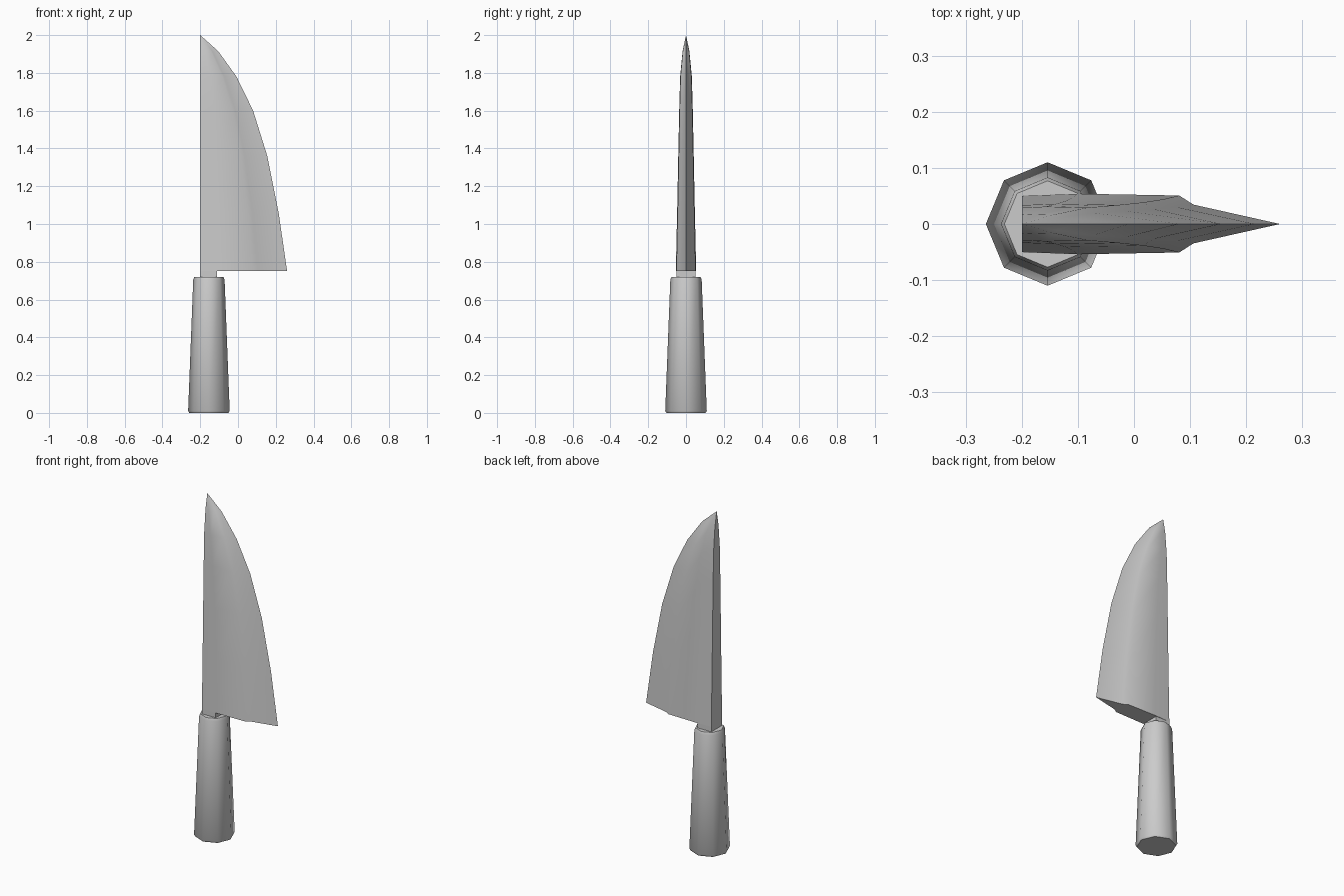
import bpy, bmesh, math

cube = bpy.data.objects.get("Cube")
if cube:
    bpy.data.objects.remove(cube, do_unlink=True)

grey = bpy.data.materials.new("plain_grey")
grey.use_nodes = True
colour = (0.6, 0.6, 0.6, 1)
grey.diffuse_color = colour
grey.node_tree.nodes["Principled BSDF"].inputs["Base Color"].default_value = colour


def loft(name, rings, tip=None, smooth_angle=60):
    """Skin a stack of equal-sized rings, closing each end with a cap or a tip."""
    bm = bmesh.new()
    loops = [[bm.verts.new(p) for p in ring] for ring in rings]
    n = len(loops[0])
    for low, high in zip(loops, loops[1:]):
        for i in range(n):
            j = (i + 1) % n
            bm.faces.new((low[i], low[j], high[j], high[i]))
    bm.faces.new(loops[0][::-1])
    if tip:
        point = bm.verts.new(tip)
        for i in range(n):
            bm.faces.new((loops[-1][i], loops[-1][(i + 1) % n], point))
    else:
        bm.faces.new(loops[-1])
    bmesh.ops.recalc_face_normals(bm, faces=bm.faces[:])
    mesh = bpy.data.meshes.new(name)
    bm.to_mesh(mesh)
    bm.free()
    mesh.materials.append(grey)
    obj = bpy.data.objects.new(name, mesh)
    bpy.context.collection.objects.link(obj)
    bpy.ops.object.select_all(action="DESELECT")
    obj.select_set(True)
    bpy.context.view_layer.objects.active = obj
    bpy.ops.object.shade_smooth_by_angle(angle=math.radians(smooth_angle))
    return obj


SPINE = -0.2
HANDLE_X = -0.154


# Octagonal handle, tapering upwards, with softened rims
def octagon(radius, z):
    return [(HANDLE_X + radius * math.cos(i * math.pi / 4),
             radius * math.sin(i * math.pi / 4), z) for i in range(8)]


handle_profile = [(0.104, 0), (0.11, 0.01), (0.083, 0.705), (0.077, 0.72)]
loft("handle", [octagon(r, z) for r, z in handle_profile])


# Tang joining the handle to the blade
def rectangle(z):
    return [(x, y, z) for x, y in
            ((SPINE, -0.05), (-0.11, -0.05), (-0.11, 0.05), (SPINE, 0.05))]


loft("tang", [rectangle(0.69), rectangle(0.755)], smooth_angle=30)


# Blade: flat spine, gently swollen cheeks, then a bevel to the cutting edge
def blade_section(edge, z, half):
    width = edge - SPINE
    side = [(SPINE + width * f, half * t) for f, t in
            ((0, 0.93), (0.22, 1), (0.61, 0.94), (0.665, 0.64))]
    return ([(x, -y, z) for x, y in side] + [(edge, 0, z)]
            + [(x, y, z) for x, y in reversed(side)])


blade_profile = [(0.26, 0.75, 0.054), (0.215, 1.06, 0.047), (0.155, 1.36, 0.041),
                 (0.08, 1.6, 0.036), (-0.008, 1.78, 0.031), (-0.105, 1.915, 0.018)]
loft("blade", [blade_section(*p) for p in blade_profile], tip=(SPINE, 0, 2))
